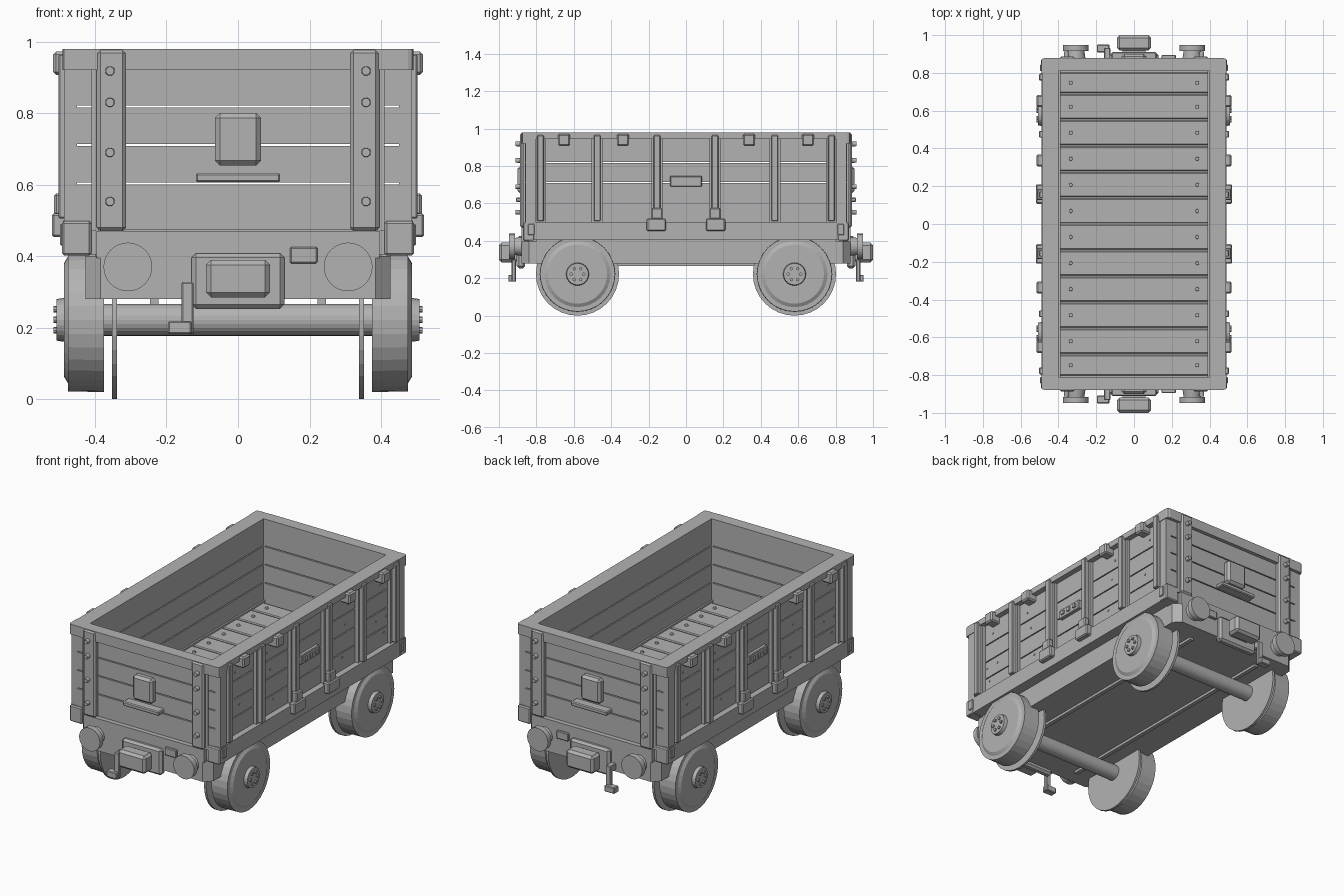
import bpy, bmesh, math
from mathutils import Matrix, Vector

if "Cube" in bpy.data.objects:
    bpy.data.objects.remove(bpy.data.objects["Cube"])

grey = bpy.data.materials.new("plain grey")
grey.use_nodes = True
COLOUR = (0.45, 0.45, 0.45, 1)
grey.diffuse_color = COLOUR
grey.node_tree.nodes["Principled BSDF"].inputs["Base Color"].default_value = COLOUR


def finish(name, bm, bevel=0):
    mesh = bpy.data.meshes.new(name)
    bm.to_mesh(mesh)
    bm.free()
    mesh.materials.append(grey)
    ob = bpy.data.objects.new(name, mesh)
    bpy.context.collection.objects.link(ob)
    if bevel:
        mod = ob.modifiers.new("bevel", 'BEVEL')
        mod.width, mod.segments = bevel, 1
    return ob


def signs(mirror):
    return [(a, b) for a in ((1, -1) if "x" in mirror else (1,))
            for b in ((1, -1) if "y" in mirror else (1,))]


def boxes(name, bounds, mirror="", bevel=0):
    """Boxes given as (x0, x1, y0, y1, z0, z1), repeated across the mirror axes."""
    bm = bmesh.new()
    for x0, x1, y0, y1, z0, z1 in bounds:
        for sx, sy in signs(mirror):
            centre = Vector((sx * (x0 + x1) / 2, sy * (y0 + y1) / 2, (z0 + z1) / 2))
            size = Matrix.Diagonal((x1 - x0, y1 - y0, z1 - z0, 1))
            bmesh.ops.create_cube(bm, size=1, matrix=Matrix.Translation(centre) @ size)
    return finish(name, bm, bevel)


def discs(name, items, axis, mirror="", sides=32):
    """Cylinders given as (centre, start radius, end radius, length) along +axis."""
    bm = bmesh.new()
    for centre, r0, r1, length in items:
        for sx, sy in signs(mirror):
            c = Vector((centre[0] * sx, centre[1] * sy, centre[2]))
            d = Vector({"x": (sx, 0, 0), "y": (0, sy, 0), "z": (0, 0, 1)}[axis])
            turn = d.to_track_quat('Z', 'Y').to_matrix().to_4x4()
            bmesh.ops.create_cone(bm, cap_ends=True, segments=sides, radius1=r0, radius2=r1,
                                  depth=length, matrix=Matrix.Translation(c) @ turn)
    return finish(name, bm)


# Underframe with end beams and bottom rails
boxes("underframe", [(-0.427, 0.427, -0.8, 0.8, 0.28, 0.41),
                     (-0.40, 0.40, -0.85, 0.85, 0.40, 0.47)])
boxes("bottom_rails", [(0.222, 0.246, -0.78, 0.78, 0.265, 0.285)], "x")
bm = bmesh.new()
for side in (1, -1):
    plan = [(-0.427, 0.79), (-0.427, 0.84), (-0.385, 0.88), (0.385, 0.88), (0.427, 0.84), (0.427, 0.79)]
    face = bm.faces.new([bm.verts.new((x, y * side, 0.28)) for x, y in plan])
    new = bmesh.ops.extrude_face_region(bm, geom=[face])["geom"]
    bmesh.ops.translate(bm, vec=(0, 0, 0.12), verts=[v for v in new if isinstance(v, bmesh.types.BMVert)])
bmesh.ops.recalc_face_normals(bm, faces=bm.faces)
finish("end_beams", bm)
boxes("end_beam_tops", [(-0.395, 0.395, 0.81, 0.88, 0.395, 0.47)], "y")
boxes("side_sills", [(0.39, 0.49, -0.86, 0.86, 0.405, 0.50)], "x")
boxes("sill_corners", [(0.41, 0.492, 0.81, 0.872, 0.402, 0.498)], "xy", 0.006)

# Floor boards and their screws
edges = [-0.805] + [-0.69 + 0.138 * i for i in range(11)] + [0.805]
boxes("floor_base", [(-0.405, 0.405, -0.82, 0.82, 0.45, 0.478)])
boxes("floor_boards", [(-0.397, 0.397, a + 0.004, b - 0.004, 0.47, 0.49)
                       for a, b in zip(edges, edges[1:])], "", 0.005)
discs("floor_screws", [((0.335, (a + b) / 2, 0.492), 0.011, 0.009, 0.012)
                       for a, b in zip(edges, edges[1:])], "z", "x", 12)

# Plank walls with narrow gaps
levels = [0.47, 0.603, 0.711, 0.819, 0.95]
rows = [(a + 0.003, b - 0.003) for a, b in zip(levels, levels[1:])]
boxes("side_planks", [(0.40, 0.455, -0.86, 0.86, a, b) for a, b in rows], "x")
boxes("end_planks", [(-0.40, 0.40, 0.81, 0.858, a, b) for a, b in rows], "y")
boxes("plank_nails", [(0.45, 0.459, y - 0.004, y + 0.004, z - 0.004, z + 0.004)
                      for y, z in ((0.38, 0.87), (0.68, 0.87), (0.35, 0.76),
                                   (0.64, 0.665), (0.73, 0.665), (0.32, 0.575), (0.71, 0.575))], "xy")

# Top rim
boxes("side_rims", [(0.40, 0.488, -0.86, 0.86, 0.945, 0.98)], "x")
boxes("end_rims", [(-0.41, 0.41, 0.81, 0.88, 0.92, 0.98)], "y")
bm = bmesh.new()
for sx, sy in signs("xy"):
    bmesh.ops.create_cube(bm, size=1, matrix=Matrix.Translation((0.446 * sx, 0.84 * sy, 0.95))
                          @ Matrix.Diagonal((0.09, 0.076, 0.06, 1)))
upright = [e for e in bm.edges if abs(e.verts[0].co.z - e.verts[1].co.z) > 0.01
           and abs(e.verts[0].co.x) > 0.45 and abs(e.verts[0].co.y) > 0.85]
bmesh.ops.bevel(bm, geom=upright, offset=0.015, segments=2, profile=0.5, affect='EDGES')
finish("rim_corners", bm)

# Corner and end posts with bolts
boxes("corner_posts", [(0.45, 0.487, 0.805, 0.858, 0.49, 0.93)], "xy")
boxes("end_posts", [(0.313, 0.395, 0.85, 0.888, 0.47, 0.978)], "xy", 0.01)
boxes("post_returns", [(0.39, 0.41, 0.81, 0.868, 0.47, 0.93)], "xy")
discs("post_bolts", [((0.358, 0.897, z), 0.0135, 0.012, 0.03)
                     for z in (0.553, 0.69, 0.83, 0.918)], "y", "xy", 14)

# Side stakes: wide strap with a raised rib
stakes = (0.155, 0.475, 0.778)
boxes("stake_straps", [(0.45, 0.475, y - 0.03, y + 0.03, 0.50, 0.96) for y in stakes], "xy")
boxes("stake_ribs", [(0.47, 0.502, y - 0.018, y + 0.018, 0.505, 0.965) for y in stakes], "xy", 0.004)

# Rim clips, sill brackets and label plates
boxes("rim_clips", [(0.45, 0.517, y - 0.032, y + 0.032, 0.907, 0.972) for y in (0.337, 0.652)],
      "xy", 0.008)
boxes("sill_brackets", [(0.48, 0.52, 0.107, 0.21, 0.453, 0.52),
                        (0.48, 0.514, 0.126, 0.186, 0.515, 0.575)], "xy", 0.006)
boxes("corner_brackets", [(0.48, 0.498, 0.81, 0.845, 0.43, 0.49)], "xy", 0.004)
boxes("label_plates", [(0.45, 0.475, -0.085, 0.085, 0.69, 0.746)], "x", 0.004)
boxes("label_studs", [(0.47, 0.483, y - 0.011, y + 0.011, 0.707, 0.729)
                      for y in (-0.05, 0, 0.05)], "x")

# End hatch block and step
boxes("end_block", [(-0.065, 0.065, 0.85, 0.90, 0.653, 0.80)], "y", 0.014)
boxes("end_step", [(-0.118, 0.118, 0.85, 0.91, 0.607, 0.632)], "y", 0.005)

# Buffers
discs("buffer_stems", [((0.308, 0.895, 0.37), 0.052, 0.045, 0.05)], "y", "xy", 24)
discs("buffer_heads", [((0.308, 0.931, 0.37), 0.068, 0.068, 0.032)], "y", "xy")

# Coupler, hanging hook and small plate
boxes("coupler_base", [(-0.13, 0.13, 0.86, 0.905, 0.253, 0.408)], "y", 0.012)
boxes("coupler_neck", [(-0.06, 0.06, 0.90, 0.93, 0.30, 0.375)], "y")
boxes("coupler_head", [(-0.09, 0.09, 0.918, 1.0, 0.285, 0.39)], "y", 0.014)
boxes("hook_bar", [(-0.158, -0.125, 0.875, 0.93, 0.29, 0.328),
                   (-0.158, -0.125, 0.91, 0.932, 0.182, 0.328),
                   (-0.196, -0.13, 0.908, 0.95, 0.182, 0.218)], "y", 0.004)
boxes("lamp_plate", [(0.145, 0.222, 0.87, 0.895, 0.38, 0.426)], "y", 0.004)

# Wheels with separate flange discs, hubs, hub bolts and axles
WY, WZ = 0.58, 0.222
discs("wheel_treads", [((0.425, WY, WZ), 0.202, 0.20, 0.102)], "x", "xy")
discs("wheel_faces", [((0.481, WY, WZ), 0.178, 0.158, 0.012)], "x", "xy")
discs("wheel_flanges", [((0.346, WY, WZ), 0.222, 0.222, 0.014)], "x", "xy")
discs("wheel_hubs", [((0.495, WY, WZ), 0.062, 0.058, 0.025)], "x", "xy", 24)
turns = [math.tau * i / 6 for i in range(6)]
discs("hub_bolts", [((0.509, WY + 0.034 * math.cos(t), WZ + 0.034 * math.sin(t)), 0.009, 0.009, 0.014)
                    for t in turns], "x", "xy", 8)
discs("axles", [((0, WY, WZ), 0.045, 0.045, 0.8)], "x", "y", 24)
